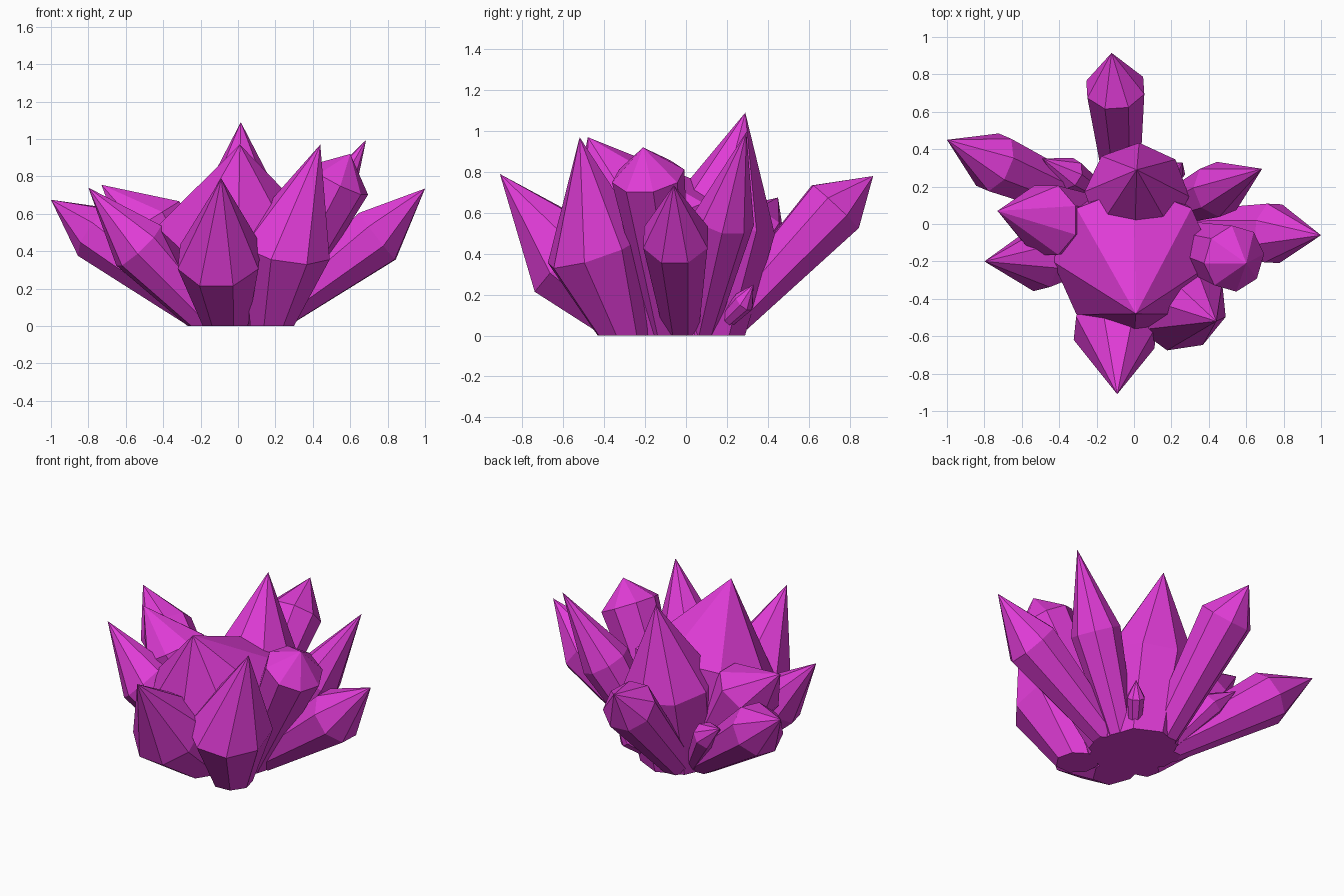
import bpy, bmesh, math
from mathutils import Vector

if "Cube" in bpy.data.objects:
    bpy.data.objects.remove(bpy.data.objects["Cube"])

mat = bpy.data.materials.new("magenta_crystal")
mat.diffuse_color = (0.75, 0.045, 0.68, 1)
mat.use_nodes = True
mat.node_tree.nodes["Principled BSDF"].inputs["Base Color"].default_value = mat.diffuse_color
SIDES = 8


def crystal(name, base, shoulder, tip, r_base, r_shoulder, phase=0.5):
    """Tapered eight-sided shaft with a pointed cap, cut flat at the floor."""
    base, shoulder, tip = Vector(base), Vector(shoulder), Vector(tip)
    axis = (shoulder - base).normalized()
    u = axis.cross(Vector((0, 0, 1))).normalized()
    v = u.cross(axis)
    # extend the shaft below the floor so that the cut is complete
    length = (shoulder - base).length
    k = 0.25
    start = base - axis * length * k
    r_start = max(r_base - (r_shoulder - r_base) * k, 0.02)

    bm = bmesh.new()
    rings = []
    for c, r in ((start, r_start), (shoulder, r_shoulder)):
        ring = []
        for i in range(SIDES):
            a = 2 * math.pi * (i + phase) / SIDES
            ring.append(bm.verts.new(c + (u * math.sin(a) + v * math.cos(a)) * r))
        rings.append(ring)
    top = bm.verts.new(tip)
    bm.faces.new(rings[0])
    for i in range(SIDES):
        j = (i + 1) % SIDES
        bm.faces.new((rings[0][i], rings[0][j], rings[1][j], rings[1][i]))
        bm.faces.new((rings[1][i], rings[1][j], top))
    cut = bmesh.ops.bisect_plane(
        bm, geom=bm.verts[:] + bm.edges[:] + bm.faces[:],
        plane_co=(0, 0, 0), plane_no=(0, 0, 1), clear_inner=True)
    edges = [e for e in cut["geom_cut"] if isinstance(e, bmesh.types.BMEdge)]
    if edges:
        bmesh.ops.holes_fill(bm, edges=edges, sides=0)
    bmesh.ops.recalc_face_normals(bm, faces=bm.faces[:])
    me = bpy.data.meshes.new(name)
    bm.to_mesh(me)
    bm.free()
    me.materials.append(mat)
    bpy.context.collection.objects.link(bpy.data.objects.new(name, me))


# Large central pair
crystal("center_crystal", (0, 0.02, 0), (0, -0.2, 0.53), (0.01, -0.48, 0.97), 0.24, 0.435, 0)
crystal("tall_back_crystal", (0.01, 0.05, 0), (0.015, 0.16, 0.55), (0.015, 0.29, 1.09), 0.23, 0.28, 0)

# Front crystals
crystal("front_crystal", (-0.06, -0.2, 0), (-0.1, -0.58, 0.37), (-0.09, -0.91, 0.79), 0.12, 0.235)
crystal("front_right_crystal", (0.17, -0.3, 0), (0.25, -0.44, 0.42), (0.44, -0.52, 0.97), 0.12, 0.255, 0)

# Right side crystals
crystal("right_crystal", (0.12, -0.02, 0), (0.745, -0.05, 0.48), (1.0, -0.06, 0.735), 0.085, 0.17)
crystal("blunt_right_crystal", (0.14, -0.07, 0), (0.535, -0.185, 0.78), (0.6, -0.21, 0.92), 0.1, 0.18)
crystal("back_right_crystal", (0.14, 0.06, 0), (0.45, 0.185, 0.57), (0.685, 0.295, 0.995), 0.08, 0.15)

# Back crystal
crystal("back_crystal", (-0.06, 0.14, 0), (-0.1, 0.73, 0.63), (-0.12, 0.915, 0.78), 0.09, 0.165)

# Left side crystals
crystal("back_left_crystal", (-0.1, 0.05, 0), (-0.75, 0.33, 0.5), (-1.0, 0.45, 0.675), 0.09, 0.165)
crystal("left_crystal", (-0.12, 0.02, 0), (-0.47, 0.02, 0.57), (-0.73, 0.07, 0.755), 0.11, 0.2)
crystal("front_left_crystal", (-0.12, -0.1, 0), (-0.53, -0.2, 0.43), (-0.8, -0.2, 0.74), 0.1, 0.165)

# Small accent crystals
crystal("small_left_crystal", (-0.12, 0.12, 0), (-0.35, 0.27, 0.33), (-0.49, 0.35, 0.44), 0.04, 0.09)
crystal("small_back_crystal", (0.1, 0.12, 0), (0.225, 0.285, 0.165), (0.26, 0.33, 0.25), 0.03, 0.055)
